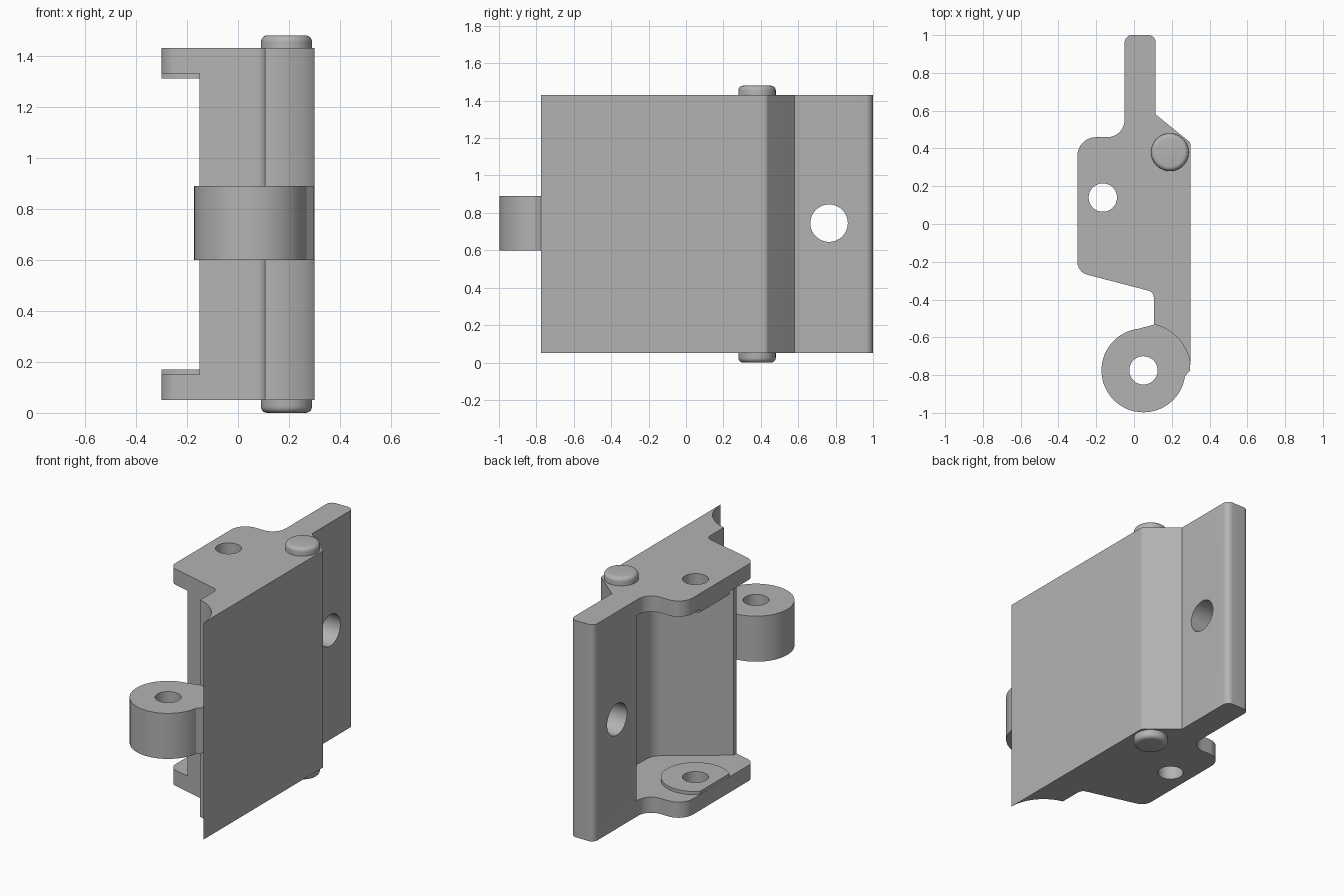
import bpy
import bmesh
from math import radians, cos, sin, pi
from mathutils import Vector

cube = bpy.data.objects.get("Cube")
if cube:
    bpy.data.objects.remove(cube, do_unlink=True)

GREY = (0.45, 0.45, 0.45, 1.0)
metal = bpy.data.materials.new("plain_grey")
metal.use_nodes = True
metal.diffuse_color = GREY
metal.node_tree.nodes["Principled BSDF"].inputs["Base Color"].default_value = GREY


def rounded(corners, steps=8):
    """Turn (x, y, radius) corners into an outline with filleted corners."""
    outline = []
    for i, (x, y, r) in enumerate(corners):
        p = Vector((x, y))
        if r == 0:
            outline.append(p)
            continue
        a = (Vector(corners[i - 1][:2]) - p).normalized()
        b = (Vector(corners[(i + 1) % len(corners)][:2]) - p).normalized()
        half = a.angle(b) / 2
        centre = p + (a + b).normalized() * (r / sin(half))
        start = p + a * (r * cos(half) / sin(half)) - centre
        end = p + b * (r * cos(half) / sin(half)) - centre
        sweep = start.angle_signed(end)
        for k in range(steps + 1):
            t = -sweep * k / steps
            outline.append(centre + Vector((start.x * cos(t) - start.y * sin(t),
                                            start.x * sin(t) + start.y * cos(t))))
    return outline


def arc(cx, cy, r, a0, a1, steps):
    angles = [a0 + (a1 - a0) * k / steps for k in range(steps + 1)]
    return [Vector((cx + r * cos(a), cy + r * sin(a))) for a in angles]


def prism(name, outline, z0, z1):
    """Extrude an outline from z0 to z1."""
    bm = bmesh.new()
    face = bm.faces.new([bm.verts.new((p.x, p.y, z0)) for p in outline])
    top = bmesh.ops.extrude_face_region(bm, geom=[face])["geom"]
    verts = [v for v in top if isinstance(v, bmesh.types.BMVert)]
    bmesh.ops.translate(bm, verts=verts, vec=(0, 0, z1 - z0))
    bmesh.ops.recalc_face_normals(bm, faces=bm.faces)
    mesh = bpy.data.meshes.new(name)
    bm.to_mesh(mesh)
    bm.free()
    mesh.materials.append(metal)
    obj = bpy.data.objects.new(name, mesh)
    bpy.context.collection.objects.link(obj)
    return obj


def disc(name, x, y, r, z0, z1):
    return prism(name, arc(x, y, r, 0, 2 * pi * 63 / 64, 63), z0, z1)


def activate(obj):
    bpy.ops.object.select_all(action="DESELECT")
    obj.select_set(True)
    bpy.context.view_layer.objects.active = obj


def combine(obj, other, operation="DIFFERENCE"):
    activate(obj)
    mod = obj.modifiers.new("combine", "BOOLEAN")
    mod.operation = operation
    mod.solver = "EXACT"
    mod.object = other
    bpy.ops.object.modifier_apply(modifier=mod.name)
    bpy.data.objects.remove(other, do_unlink=True)


def smooth(obj):
    activate(obj)
    bpy.ops.object.shade_smooth_by_angle(angle=radians(30))


LOW, HIGH = 0.05, 1.43
MID = (LOW + HIGH) / 2
KX, KY = 0.05, -0.775          # knuckle axis
BX, BY = -0.165, 0.14          # flange hole axis

# Bracket body: full-height outline, with a concave end around the knuckle
outline = rounded([
    (0.115, 1, 0.04), (-0.05, 1, 0.04), (-0.05, 0.46, 0.09),
    (-0.3, 0.46, 0.1), (-0.3, -0.255, 0.07), (0.105, -0.36, 0.04),
    (0.105, -0.53, 0), (0.3, -0.775, 0), (0.3, 0.43, 0.03), (0.115, 0.58, 0)])
corner = next(i for i, p in enumerate(outline) if (p - Vector((0.3, -0.775))).length < 1e-4)
outline[corner - 1:corner + 1] = arc(KX, KY, 0.25, radians(77.3), 0, 14)
body = prism("bracket_body", outline, LOW, HIGH)

# Cavity between the two flanges, open on one side
cavity = rounded([
    (-0.5, 0.57, 0), (-0.5, -0.5, 0), (-0.15, -0.5, 0), (-0.15, -0.265, 0),
    (0.23, 0.01, 0.1), (0.24, 0.32, 0.04), (0.08, 0.49, 0.04), (-0.05, 0.57, 0)])
combine(body, prism("cavity_cutter", cavity, LOW + 0.1, HIGH - 0.1))

# Vertical hole in the flanges, cross hole in the back plate
combine(body, disc("flange_hole_cutter", BX, BY, 0.075, -0.2, 1.7))
cross = disc("plate_hole_cutter", 0, 0, 0.1, -0.5, 0.5)
cross.rotation_euler = (0, pi / 2, 0)
cross.location = (0, 0.765, MID + 0.005)
bpy.context.view_layer.update()
combine(body, cross)
smooth(body)

# Thin bosses around the holes, trimmed at the flange edge
for name, z0, z1 in (("lower_boss", 0.14, 0.17), ("upper_boss", 1.31, 1.34)):
    boss = disc(name, BX, BY, 0.2, z0, z1)
    combine(boss, disc("boss_hole_cutter", BX, BY, 0.075, 0, 1.6))
    trim = [Vector(p) for p in ((-0.6, -0.5), (-0.299, -0.5), (-0.299, 0.6), (-0.6, 0.6))]
    combine(boss, prism("boss_trim_cutter", trim, 0, 1.6))
    smooth(boss)

# Hinge knuckle with its short web into the body
knuckle = disc("hinge_knuckle", KX, KY, 0.222, 0.6, 0.89)
web = [Vector(p) for p in ((0.01, -0.558), (0.07, -0.65), (0.18, -0.72), (0.24, -0.82),
                           (0.268, -0.808), (0.298, -0.775), (0.28, -0.55),
                           (0.2, -0.5), (0.105, -0.533))]
combine(knuckle, prism("knuckle_web", web, 0.6, 0.89), "UNION")
combine(knuckle, disc("knuckle_hole_cutter", KX, KY, 0.075, 0.4, 1.1))
smooth(knuckle)

# Pin ends with rounded rims
for name, z0, z1 in (("lower_pin_end", 0, 0.12), ("upper_pin_end", 1.36, 1.48)):
    pin = disc(name, 0.19, 0.38, 0.1, z0, z1)
    activate(pin)
    bevel = pin.modifiers.new("rim", "BEVEL")
    bevel.width = 0.025
    bevel.segments = 5
    bevel.limit_method = "ANGLE"
    bpy.ops.object.modifier_apply(modifier=bevel.name)
    smooth(pin)
